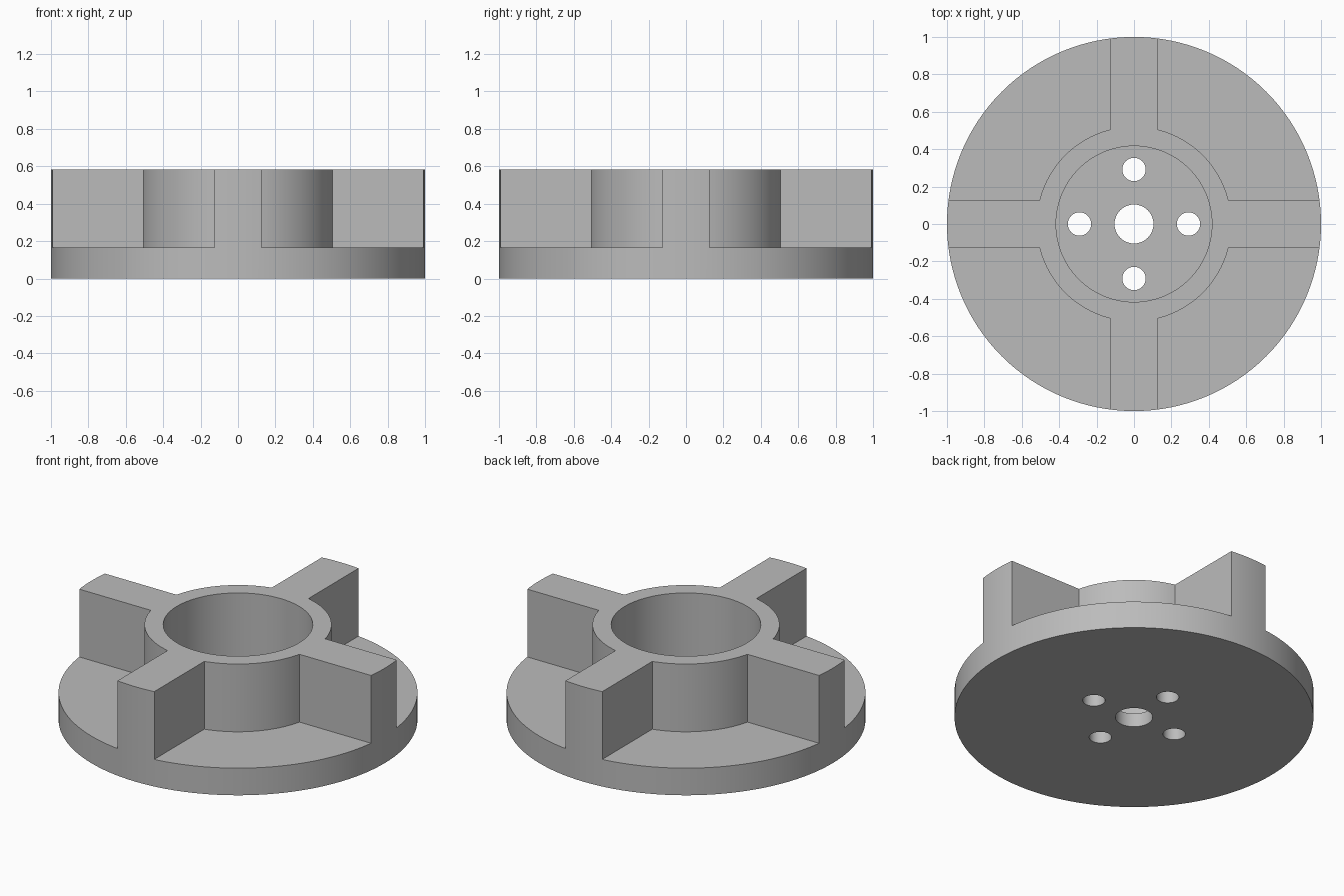
import bpy
import bmesh
import math

if "Cube" in bpy.data.objects:
    bpy.data.objects.remove(bpy.data.objects["Cube"], do_unlink=True)

# Dimensions
UNIT = 1 / 24
HEIGHT, FLANGE_TOP, POCKET_FLOOR = 14 * UNIT, 4 * UNIT, 2 * UNIT
HUB_R, POCKET_R, RIB_HALF = 12.5 * UNIT, 10 * UNIT, 3 * UNIT
BORE_R, BOLT_R, BOLT_PITCH = 2.5 * UNIT, 1.5 * UNIT, 7 * UNIT

grey = bpy.data.materials.new("plain grey")
grey.use_nodes = True
colour = (0.5, 0.5, 0.5, 1)
grey.diffuse_color = colour
grey.node_tree.nodes["Principled BSDF"].inputs["Base Color"].default_value = colour


def prism(name, outline, bottom, top):
    """Extrude a counter-clockwise outline between two heights."""
    bm = bmesh.new()
    face = bm.faces.new([bm.verts.new((x, y, bottom)) for x, y in outline])
    moved = bmesh.ops.extrude_face_region(bm, geom=[face])["geom"]
    verts = [v for v in moved if isinstance(v, bmesh.types.BMVert)]
    bmesh.ops.translate(bm, verts=verts, vec=(0, 0, top - bottom))
    bmesh.ops.recalc_face_normals(bm, faces=bm.faces)
    mesh = bpy.data.meshes.new(name)
    bm.to_mesh(mesh)
    bm.free()
    obj = bpy.data.objects.new(name, mesh)
    bpy.context.collection.objects.link(obj)
    mesh.materials.append(grey)
    return obj


def arc(radius, start, end, steps, cx=0, cy=0):
    angles = [start + (end - start) * i / steps for i in range(steps + 1)]
    return [(cx + radius * math.cos(a), cy + radius * math.sin(a)) for a in angles]


def circle(radius, steps, cx=0, cy=0):
    return arc(radius, 0, math.tau, steps, cx, cy)[:-1]


# Full-height blank
body = prism("ribbed_hub", circle(1, 128), 0, HEIGHT)

# Quadrant pockets that leave the hub, four ribs and the flange
edge = math.asin(RIB_HALF / HUB_R)
quadrant = arc(HUB_R, edge, math.pi / 2 - edge, 24)
quadrant += [(RIB_HALF, 1.2), (1.2, 1.2), (1.2, RIB_HALF)]
cutters = []
for i in range(4):
    cutter = prism("quadrant_cutter", quadrant, FLANGE_TOP, 1)
    cutter.rotation_euler.z = i * math.pi / 2
    cutters.append(cutter)

# Hub recess, centre bore and bolt holes
cutters.append(prism("recess_cutter", circle(POCKET_R, 96), POCKET_FLOOR, 1))
cutters.append(prism("bore_cutter", circle(BORE_R, 48), -0.5, 0.3))
for x, y in circle(BOLT_PITCH, 4):
    cutters.append(prism("bolt_cutter", circle(BOLT_R, 32, x, y), -0.5, 0.3))

bpy.ops.object.select_all(action="DESELECT")
bpy.context.view_layer.objects.active = body
body.select_set(True)
for cutter in cutters:
    mod = body.modifiers.new("cut", "BOOLEAN")
    mod.operation = "DIFFERENCE"
    mod.solver = "EXACT"
    mod.object = cutter
    bpy.ops.object.modifier_apply(modifier=mod.name)
    bpy.data.objects.remove(cutter, do_unlink=True)

bpy.ops.object.shade_smooth_by_angle(angle=math.radians(30))
